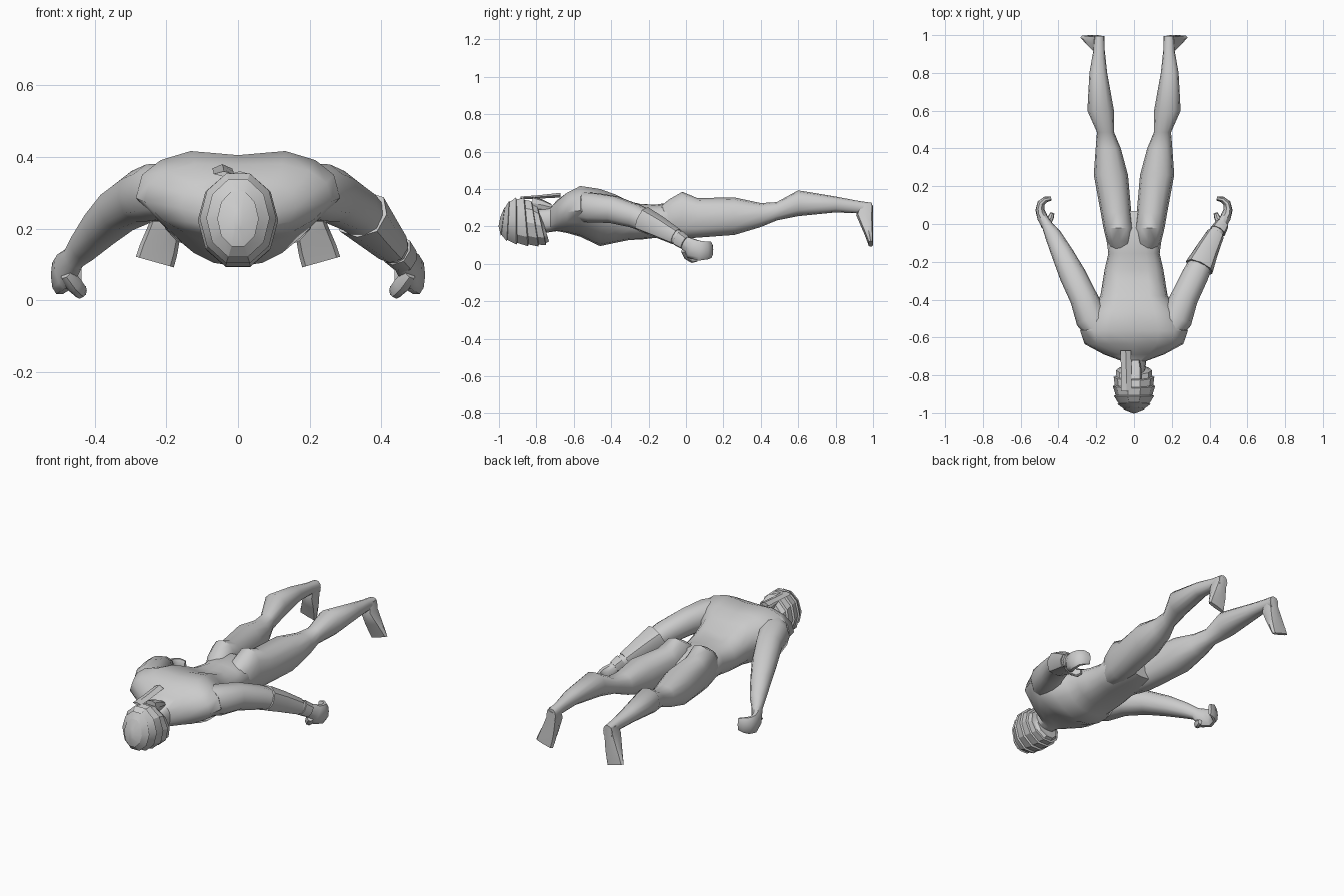
import bpy, bmesh, math
from mathutils import Vector as V

if "Cube" in bpy.data.objects:
    bpy.data.objects.remove(bpy.data.objects["Cube"])

skin = bpy.data.materials.new("plain grey")
skin.diffuse_color = (0.6, 0.6, 0.6, 1)
skin.use_nodes = True
skin.node_tree.nodes["Principled BSDF"].inputs["Base Color"].default_value = skin.diffuse_color


def loft(name, rings, n=12, power=0.85, mirror=False, angle=45, dents=None, taper=None):
    """Skin rings of (centre, half axis u, half axis v); u is across, v is up."""
    bm = bmesh.new()
    loops = []
    for k, (c, u, v) in enumerate(rings):
        loop = []
        for i in range(n):
            a = 2 * math.pi * i / n
            ca, sa = math.cos(a), math.sin(a)
            p = math.copysign(abs(ca) ** power, ca)
            q = math.copysign(abs(sa) ** power, sa)
            if taper and q < 0:
                p *= 1 + taper[k] * q
            co = V(c) + V(u) * p + V(v) * q
            if dents and sa > 0.99:
                co.z -= dents[k]
            loop.append(bm.verts.new(co))
        loops.append(loop)
    for a, b in zip(loops, loops[1:]):
        for i in range(n):
            j = (i + 1) % n
            bm.faces.new((a[i], a[j], b[j], b[i]))
    bm.faces.new(loops[0])
    bm.faces.new(loops[-1])
    bmesh.ops.recalc_face_normals(bm, faces=bm.faces)
    me = bpy.data.meshes.new(name)
    bm.to_mesh(me)
    bm.free()
    me.materials.append(skin)
    ob = bpy.data.objects.new(name, me)
    bpy.context.collection.objects.link(ob)
    bpy.ops.object.select_all(action='DESELECT')
    ob.select_set(True)
    bpy.context.view_layer.objects.active = ob
    bpy.ops.object.shade_smooth_by_angle(angle=math.radians(angle))
    if mirror:
        ob.modifiers.new("Mirror", 'MIRROR')
    return ob


def slab(y, x0, x1, z0, z1, tilt=0):
    """Ring facing along y, given by its extents."""
    h = (z1 - z0) / 2
    return ((x0 + x1) / 2, y, (z0 + z1) / 2), ((x1 - x0) / 2, 0, 0), (0, tilt * h, h)


def tube(path):
    """Rings square to a path of (x, y, z, half width, half height)."""
    pts = [V(p[:3]) for p in path]
    out = []
    for i, p in enumerate(path):
        t = (pts[min(i + 1, len(pts) - 1)] - pts[max(i - 1, 0)]).normalized()
        u = t.cross(V((0, 0, 1))).normalized()
        out.append((pts[i], u * p[3], u.cross(t) * p[4]))
    return out


# Torso and neck: y, half width, low z, high z, spine dent, taper of the front
torso = [(-.80, .055, .16, .29, 0, 0), (-.725, .065, .17, .30, 0, 0),
         (-.69, .16, .175, .34, 0, .1), (-.635, .262, .165, .388, .01, .3),
         (-.565, .285, .145, .425, .02, .4), (-.46, .235, .095, .41, .02, .4),
         (-.38, .178, .112, .38, .02, .25), (-.30, .165, .128, .34, .025, .1),
         (-.24, .155, .13, .325, .01, .1), (-.155, .136, .14, .318, 0, 0),
         (-.04, .152, .135, .335, 0, 0), (.07, .10, .15, .28, 0, 0)]
loft("torso", [slab(y, -w, w, a, b) for y, w, a, b, d, t in torso], n=16, power=.8,
     dents=[r[4] for r in torso], taper=[r[5] for r in torso])

# Legs, from buttock to ankle: y, inner x, outer x, low z, high z
leg = [(-.15, .01, .115, .16, .295), (-.09, .004, .145, .145, .345),
       (-.02, .003, .162, .135, .385), (.06, .014, .176, .14, .352),
       (.26, .032, .213, .155, .355), (.40, .07, .203, .197, .325),
       (.485, .105, .196, .232, .33), (.60, .106, .247, .255, .393),
       (.80, .142, .236, .275, .36), (.92, .155, .215, .27, .337),
       (.995, .156, .214, .25, .326)]
loft("leg", [slab(*r) for r in leg], mirror=True)

# Feet, toes down and slightly outward: x, z, half width, front y
foot = [(.185, .31, .028, .93), (.19, .26, .034, .91), (.207, .19, .046, .94),
        (.222, .14, .052, .962), (.232, .107, .053, .975)]
loft("foot", [((x, (y + 1) / 2, z), (w, 0, w * .28), (0, (1 - y) / 2, 0))
              for x, z, w, y in foot], n=8, power=.6, mirror=True)

# Arms, running into the curled hands
arm = [(.19, -.55, .305, .075, .08), (.225, -.50, .30, .085, .083),
       (.267, -.39, .29, .073, .075), (.325, -.27, .255, .07, .065),
       (.378, -.16, .205, .058, .056), (.428, -.06, .15, .044, .043),
       (.458, -.01, .118, .03, .034), (.485, .035, .08, .028, .056),
       (.498, .075, .07, .024, .055), (.492, .11, .072, .02, .05),
       (.468, .13, .075, .016, .045), (.438, .135, .075, .011, .036)]
loft("arm", tube(arm), n=10, mirror=True)
loft("thumb", tube([(.478, -.01, .075, .016, .02), (.455, .01, .042, .02, .024),
                    (.44, .035, .026, .016, .022), (.432, .058, .028, .011, .016)]),
     n=8, mirror=True)

# Forearm guard and wrist band on one side
loft("forearm_guard", tube([(.345, -.23, .24, .077, .07), (.385, -.145, .197, .062, .06),
                            (.432, -.053, .146, .047, .046)]), n=8)
loft("wrist_band", tube([(.443, -.04, .138, .043, .045), (.466, -.002, .112, .037, .04)]), n=8)

# Wrapped head: profile resampled into overlapping bands that fan out toward the face
head = [(-.997, .02, .195, .26), (-.975, .062, .14, .315), (-.94, .095, .11, .35),
        (-.88, .108, .095, .36), (-.82, .106, .09, .345), (-.775, .094, .096, .315),
        (-.755, .06, .12, .27)]


def head_at(t):
    i = min(int(t), len(head) - 2)
    return [a + (b - a) * (t - i) for a, b in zip(head[i], head[i + 1])]


bands = 7
wraps = []
for i in range(bands):
    for f, grow in ((0, -.005), (.9, .005)):
        s = (i + f) / (bands - .1)
        y, w, a, b = head_at(s * (len(head) - 1))
        wraps.append(slab(y, -w - grow, w + grow, a - grow, b + grow, .2 - .5 * s))
loft("head_wrap", wraps, n=10, power=1, angle=30)

# Loose ends of the head wrap
loft("wrap_tail", [slab(-.885, -.068, -.012, .345, .36), slab(-.80, -.068, -.012, .348, .366),
                   slab(-.67, -.072, -.016, .355, .38)], n=4, power=1, angle=20)
bpy.data.objects["wrap_tail"].data.update()
loft("wrap_knot", [slab(-.82, -.03, .04, .29, .36), slab(-.77, -.03, .04, .285, .345),
                   slab(-.72, -.015, .03, .285, .32)], n=8, power=.7, angle=30)
